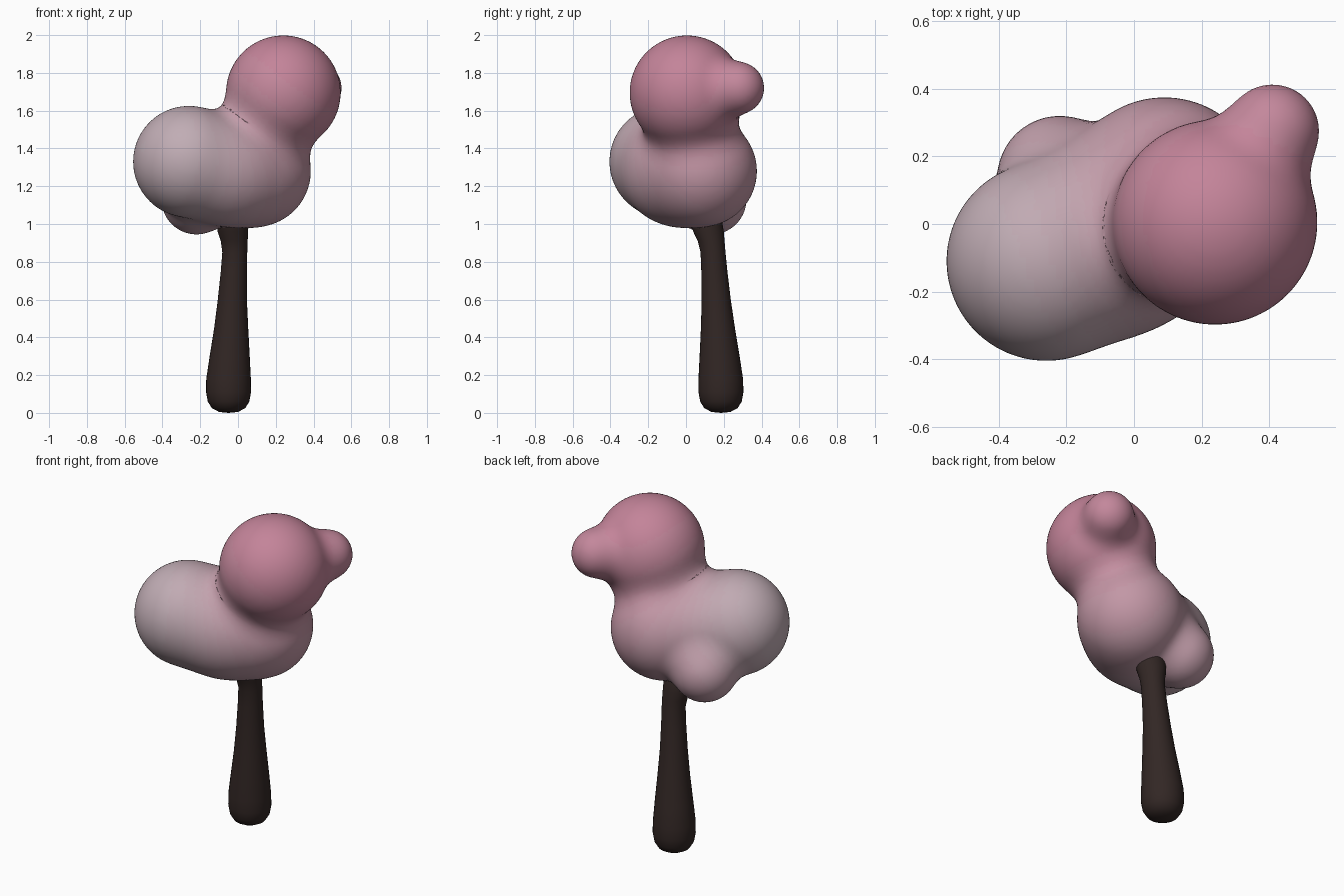
import bpy, bmesh, math
from mathutils import Vector

if "Cube" in bpy.data.objects:
    bpy.data.objects.remove(bpy.data.objects["Cube"])

# Canopy lobes: centre, radius, blend width, pinkness
LOBES = [
    ((0.09, 0.08, 1.28), 0.295, 0.00, 0.60),   # right body
    ((-0.26, -0.11, 1.33), 0.295, 0.20, 0.00), # left body
    ((-0.04, -0.05, 1.27), 0.26, 0.12, 0.35),  # middle filler
    ((-0.22, 0.135, 1.13), 0.185, 0.08, 0.50), # rear lower bump
    ((0.24, 0.005, 1.695), 0.303, 0.12, 1.00), # top
    ((0.41, 0.275, 1.72), 0.138, 0.09, 0.95),  # top bump
]
PALE, PINK, BARK = (0.53, 0.43, 0.47), (0.55, 0.23, 0.32), (0.032, 0.020, 0.018)
STEPS = 16


def material(name, rgb):
    m = bpy.data.materials.new(name)
    m.diffuse_color = (*rgb, 1)
    m.use_nodes = True
    m.node_tree.nodes["Principled BSDF"].inputs["Base Color"].default_value = m.diffuse_color
    return m


def make_object(name, bm):
    me = bpy.data.meshes.new(name)
    bm.to_mesh(me)
    bm.free()
    ob = bpy.data.objects.new(name, me)
    bpy.context.collection.objects.link(ob)
    return ob


def field(p):
    """Smoothly blended distance to all lobes."""
    d = None
    for c, r, k, _ in LOBES:
        e = (p - Vector(c)).length - r
        if d is None:
            d = e
        else:
            h = max(k - abs(d - e), 0) / k
            d = min(d, e) - h * h * k / 4
    return d


def project(p):
    """Move a point onto the blended surface."""
    eps = 0.002
    for _ in range(3):
        d = field(p)
        g = Vector([field(p + a) - d for a in (Vector((eps, 0, 0)), Vector((0, eps, 0)), Vector((0, 0, eps)))]) / eps
        if g.length > 0.2:
            p = p - g * (d / g.length_squared)
    return p


def pinkness(p):
    w = [math.exp(-((p - Vector(c)).length - r) / 0.09) for c, r, _, _ in LOBES]
    return sum(a * l[3] for a, l in zip(w, LOBES)) / sum(w)


# Canopy: overlapping spheres fused, then pulled onto the blended surface
bm = bmesh.new()
for c, r, _, _ in LOBES:
    s = bmesh.ops.create_icosphere(bm, subdivisions=4, radius=r)
    bmesh.ops.translate(bm, verts=s["verts"], vec=c)
canopy = make_object("canopy", bm)
mod = canopy.modifiers.new("fuse", "REMESH")
mod.mode = "VOXEL"
mod.voxel_size = 0.022
fused = bpy.data.meshes.new_from_object(canopy.evaluated_get(bpy.context.evaluated_depsgraph_get()))
canopy.modifiers.clear()
canopy.data = fused

bm = bmesh.new()
bm.from_mesh(fused)
for _ in range(2):
    for v in bm.verts:
        v.co = project(v.co)
    for _ in range(2):
        bmesh.ops.smooth_vert(bm, verts=bm.verts, factor=0.5, use_axis_x=True, use_axis_y=True, use_axis_z=True)
for v in bm.verts:
    v.co = project(v.co)

# Canopy colour fades from pale to pink across the lobes
fused.materials.clear()
for i in range(STEPS):
    t = i / (STEPS - 1)
    fused.materials.append(material(f"blossom_{i}", [a + (b - a) * t for a, b in zip(PALE, PINK)]))
for f in bm.faces:
    f.smooth = True
    f.material_index = round(min(max(pinkness(f.calc_center_median()), 0), 1) * (STEPS - 1))
bm.to_mesh(fused)
bm.free()

# Trunk: rings of (z, centre x, centre y, radius)
RINGS = [
    (0.005, -0.050, 0.185, 0.050), (0.025, -0.050, 0.185, 0.088), (0.06, -0.050, 0.185, 0.110),
    (0.11, -0.050, 0.185, 0.119), (0.18, -0.050, 0.184, 0.118), (0.30, -0.044, 0.178, 0.106),
    (0.45, -0.036, 0.169, 0.090), (0.60, -0.030, 0.160, 0.077), (0.75, -0.022, 0.150, 0.069),
    (0.85, -0.017, 0.143, 0.066), (0.91, -0.020, 0.133, 0.071), (0.96, -0.027, 0.119, 0.081),
    (1.02, -0.030, 0.105, 0.085), (1.10, -0.030, 0.090, 0.070),
]
SIDES = 32
bm = bmesh.new()
loops = [[bm.verts.new((x + r * math.cos(2 * math.pi * i / SIDES), y + r * math.sin(2 * math.pi * i / SIDES), z))
          for i in range(SIDES)] for z, x, y, r in RINGS]
for a, b in zip(loops, loops[1:]):
    for i in range(SIDES):
        j = (i + 1) % SIDES
        bm.faces.new((a[i], a[j], b[j], b[i]))
base = bm.verts.new((-0.05, 0.185, 0))
for i in range(SIDES):
    bm.faces.new((base, loops[0][(i + 1) % SIDES], loops[0][i]))
bm.faces.new(loops[-1])
for f in bm.faces:
    f.smooth = True
trunk = make_object("trunk", bm)
trunk.data.materials.append(material("bark", BARK))
